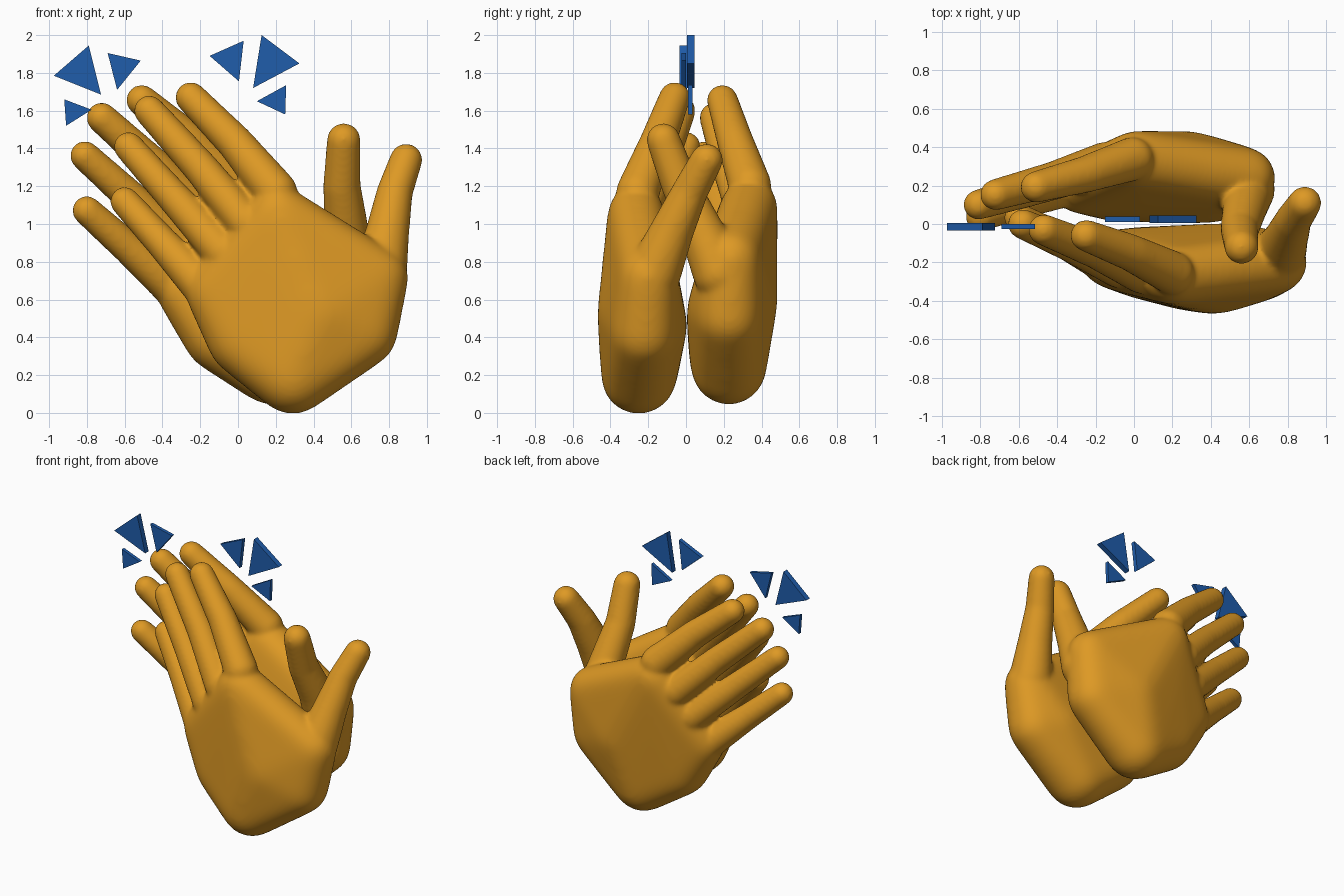
import bpy
import bmesh
from math import radians
from mathutils import Matrix, Vector

cube = bpy.data.objects.get("Cube")
if cube:
    bpy.data.objects.remove(cube, do_unlink=True)


def material(name, rgb):
    mat = bpy.data.materials.new(name)
    mat.use_nodes = True
    mat.diffuse_color = (*rgb, 1)
    mat.node_tree.nodes["Principled BSDF"].inputs["Base Color"].default_value = (*rgb, 1)
    return mat


GOLD = material("golden skin", (0.73, 0.32, 0.018))
BLUE = material("spark blue", (0.014, 0.11, 0.41))


def add_object(name, bm, mat):
    mesh = bpy.data.meshes.new(name)
    bm.to_mesh(mesh)
    bm.free()
    mesh.materials.append(mat)
    obj = bpy.data.objects.new(name, mesh)
    bpy.context.collection.objects.link(obj)
    return obj


def add_hull(target, balls):
    """Wrap a convex skin around balls given as (x, y, z, radius)."""
    cloud = bmesh.new()
    for x, y, z, r in balls:
        bmesh.ops.create_icosphere(cloud, subdivisions=3, radius=r,
                                   matrix=Matrix.Translation((x, y, z)))
    bm = bmesh.new()
    for v in cloud.verts:
        bm.verts.new(v.co)
    cloud.free()
    bmesh.ops.convex_hull(bm, input=bm.verts[:])
    loose = [v for v in bm.verts if not v.link_faces]
    bmesh.ops.delete(bm, geom=loose, context='VERTS')
    bmesh.ops.recalc_face_normals(bm, faces=bm.faces[:])
    part = bpy.data.meshes.new("part")
    bm.to_mesh(part)
    bm.free()
    target.from_mesh(part)
    bpy.data.meshes.remove(part)


def fuse(obj, voxel, iterations):
    """Melt overlapping parts into one soft skin."""
    remesh = obj.modifiers.new("fuse", 'REMESH')
    remesh.mode = 'VOXEL'
    remesh.voxel_size = voxel
    remesh.use_smooth_shade = True
    soften = obj.modifiers.new("soften", 'SMOOTH')
    soften.factor = 0.5
    soften.iterations = iterations


# Palm: wrist, heel, back of hand, thumb mound, knuckles
PALM = [
    (0.29, -0.25, 0.19, 0.205), (0.67, -0.22, 0.42, 0.18),
    (0.42, -0.245, 0.52, 0.23), (0.54, -0.175, 0.46, 0.185),
    (0.21, -0.265, 1.06, 0.155), (-0.14, -0.18, 0.65, 0.15),
    (0.02, -0.2, 0.38, 0.185), (0.75, -0.20, 0.72, 0.16),
    (0.58, -0.22, 0.83, 0.13), (0.2, -0.235, 0.75, 0.19),
]

# Fingers: base, middle joint, tip
FINGERS = [
    [(0.2, -0.255, 1.17, 0.115), (-0.015, -0.15, 1.43, 0.097), (-0.25, -0.06, 1.67, 0.083)],
    [(0.04, -0.26, 1.01, 0.105), (-0.20, -0.14, 1.30, 0.093), (-0.47, -0.03, 1.60, 0.082)],
    [(-0.08, -0.23, 0.85, 0.105), (-0.33, -0.11, 1.13, 0.09), (-0.58, 0.0, 1.41, 0.079)],
    [(-0.18, -0.18, 0.66, 0.11), (-0.40, -0.07, 0.90, 0.088), (-0.60, 0.03, 1.12, 0.078)],
]

FRONT_THUMB = [(0.75, -0.17, 0.74, 0.145), (0.79, -0.08, 0.95, 0.117),
               (0.83, 0.02, 1.17, 0.096), (0.89, 0.11, 1.34, 0.087)]
BACK_THUMB = [(0.59, 0.18, 0.74, 0.145), (0.575, 0.08, 0.97, 0.117),
              (0.55, -0.03, 1.2, 0.1), (0.56, -0.12, 1.445, 0.09)]


def front_place(ball):
    return ball


def back_place(ball):
    """Mirror through the clap plane, turn, shift and tilt the fingers out."""
    x, y, z, r = ball
    pivot = Vector((-0.25, 0, 1.67))
    p = Matrix.Rotation(radians(-6), 3, 'Y') @ (Vector((x, -y, z)) - pivot)
    p += Vector((-0.51, 0, 1.655))
    return (p.x, p.y + 0.11 * (p.z - 0.45), p.z, r)


def make_hand(name, place, thumb):
    # Rounded palm, softened strongly on its own first
    bm = bmesh.new()
    add_hull(bm, [place(b) for b in PALM])
    palm = add_object("palm", bm, GOLD)
    fuse(palm, 0.02, 45)
    bm = bmesh.new()
    bm.from_object(palm, bpy.context.evaluated_depsgraph_get())
    bpy.data.objects.remove(palm, do_unlink=True)
    # Fingers and thumb as tapered limbs
    for chain in [[place(b) for b in finger] for finger in FINGERS] + [thumb]:
        for pair in zip(chain, chain[1:]):
            add_hull(bm, pair)
    fuse(add_object(name, bm, GOLD), 0.013, 16)


make_hand("front_hand", front_place, FRONT_THUMB)
make_hand("back_hand", back_place, BACK_THUMB)

# Clap sparks: triangle corners in x, z with near and far y
SPARKS = {
    "left_big": ([(-0.975, 1.785), (-0.79, 1.945), (-0.725, 1.685)], -0.035, 0.005),
    "left_middle": ([(-0.69, 1.905), (-0.515, 1.865), (-0.64, 1.71)], -0.025, 0.0),
    "left_small": ([(-0.92, 1.66), (-0.775, 1.605), (-0.91, 1.52)], -0.025, 0.0),
    "right_middle": ([(-0.15, 1.89), (0.03, 1.97), (0.005, 1.755)], 0.01, 0.04),
    "right_big": ([(0.125, 2.0), (0.325, 1.85), (0.08, 1.72)], 0.005, 0.045),
    "right_small": ([(0.10, 1.65), (0.255, 1.735), (0.25, 1.58)], 0.01, 0.035),
}
for name, (corners, near, far) in SPARKS.items():
    bm = bmesh.new()
    face = bm.faces.new([bm.verts.new((x, near, z)) for x, z in corners])
    out = bmesh.ops.extrude_face_region(bm, geom=[face], use_keep_orig=True)
    moved = [g for g in out["geom"] if isinstance(g, bmesh.types.BMVert)]
    bmesh.ops.translate(bm, verts=moved, vec=(0, far - near, 0))
    bmesh.ops.recalc_face_normals(bm, faces=bm.faces[:])
    add_object("spark_" + name, bm, BLUE)
